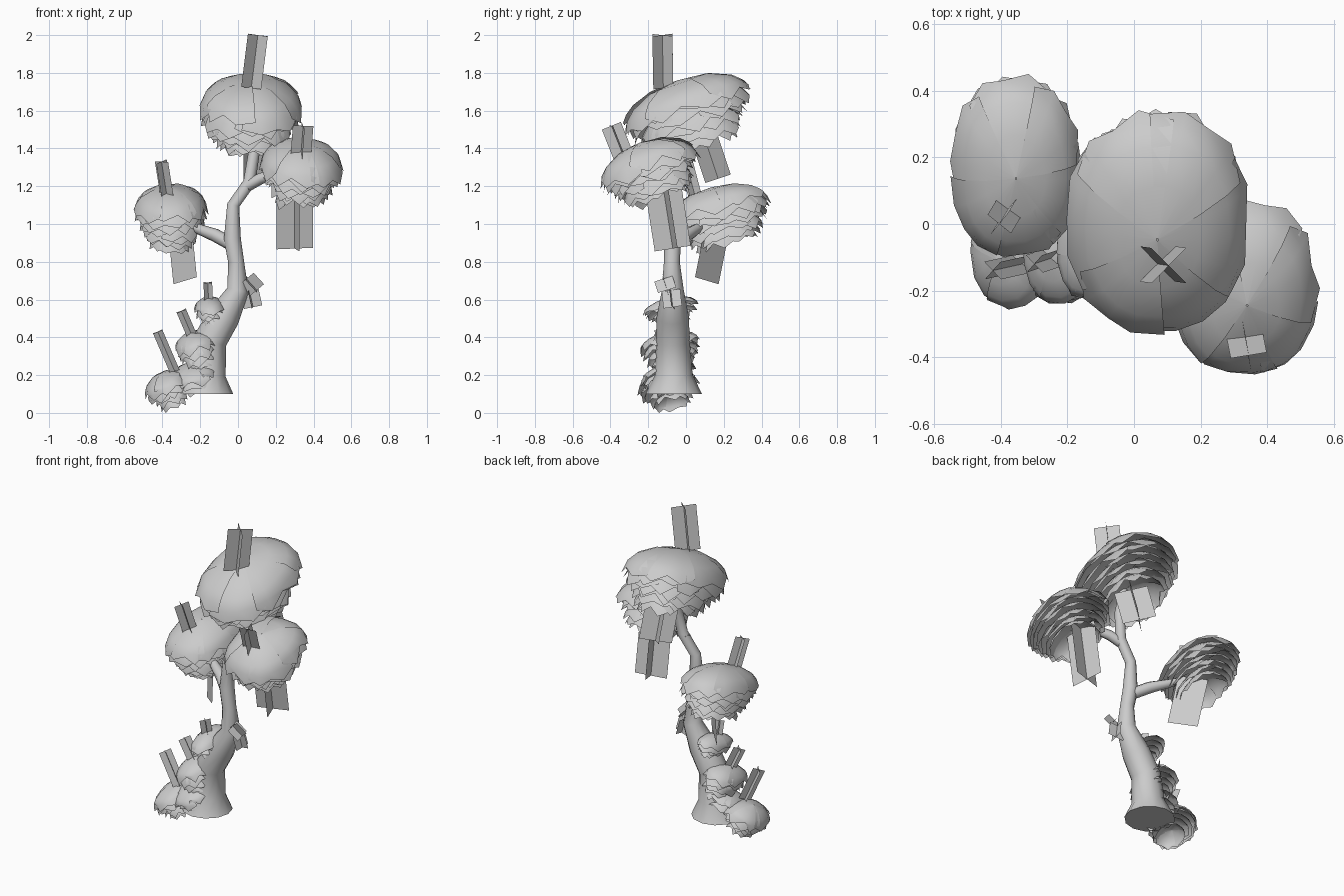
import bpy, bmesh, math, random
from mathutils import Vector, Matrix

random.seed(11)
if "Cube" in bpy.data.objects:
    bpy.data.objects.remove(bpy.data.objects["Cube"], do_unlink=True)

GREY = (0.6, 0.6, 0.6, 1)
grey = bpy.data.materials.new("plain_grey")
grey.use_nodes = True
grey.diffuse_color = GREY
grey.node_tree.nodes["Principled BSDF"].inputs["Base Color"].default_value = GREY


def finish(name, bm, smooth=True):
    mesh = bpy.data.meshes.new(name)
    bm.to_mesh(mesh)
    bm.free()
    mesh.materials.append(grey)
    for p in mesh.polygons:
        p.use_smooth = smooth
    obj = bpy.data.objects.new(name, mesh)
    bpy.context.collection.objects.link(obj)
    return obj


def frame(axis, side):
    """Basis with z along axis and y along the part of side square to it."""
    z = Vector(axis).normalized()
    y = Vector(side)
    y = (y - z * y.dot(z)).normalized()
    return Matrix((y.cross(z), y, z)).transposed()


def tube(name, points, sides=12):
    """Tapering limb through (x, y, z, radius) points."""
    bm = bmesh.new()
    rings = []
    for i, p in enumerate(points):
        before, after = points[max(i - 1, 0)], points[min(i + 1, len(points) - 1)]
        axis = Vector(after[:3]) - Vector(before[:3])
        if i == 0 and p[2] < 0.2:
            axis = Vector((0, 0, 1))
        m = frame(axis, (0, 1, 0.01))
        rings.append([bm.verts.new(Vector(p[:3]) + m @ Vector((
            p[3] * math.cos(a), p[3] * math.sin(a), 0)))
            for a in (2 * math.pi * s / sides for s in range(sides))])
    for low, high in zip(rings, rings[1:]):
        for s in range(sides):
            n = (s + 1) % sides
            bm.faces.new((low[s], low[n], high[n], high[s]))
    bm.faces.new(rings[-1])
    bm.faces.new(rings[0][::-1])
    obj = finish(name, bm)
    for p in obj.data.polygons:
        p.use_smooth = len(p.vertices) == 4
    return obj


def boxy(v, power):
    return math.copysign(abs(v) ** power, v)


def foliage(name, centre, axis, wide, long, dome, drop, layers, panels=6, cut=0.3):
    """Stack of domes of overlapping ragged leaf panels, shrinking downwards."""
    bm = bmesh.new()
    m = frame(axis, (0, 1, 0.1))
    cols = 5
    for k in range(layers):
        t = k / (layers - 1)
        size = 1 - 0.4 * t ** 1.3
        depth = dome * (1 - 0.3 * t)
        turn = random.uniform(0, math.pi)
        for leaf in range(panels):
            reach = random.uniform(0.92, 1.04)
            lift = random.uniform(-0.12, 0.06) * dome
            spread = 2 * math.pi / panels * 1.2
            start = turn + 2 * math.pi * leaf / panels
            rows = []
            for level in (0.004, 0.3, 0.6, 0.8, 1.0):
                row = []
                for c in range(cols):
                    r = level * reach
                    # uneven points along the leaf's outer edge
                    if level == 1:
                        r += random.uniform(0, 0.14) if c % 2 else -random.uniform(0.1, 0.6) * cut
                    a = r * math.radians(80)
                    b = start + spread * c / (cols - 1)
                    s = size * math.sin(a) ** 0.88
                    p = Vector((wide * s * boxy(math.cos(b), 0.88),
                                long * s * boxy(math.sin(b), 0.88),
                                depth * math.cos(a) - drop * t + lift * level))
                    row.append(bm.verts.new(Vector(centre) + m @ p))
                rows.append(row)
            for up, down in zip(rows, rows[1:]):
                for c in range(cols - 1):
                    bm.faces.new((up[c], down[c], down[c + 1], up[c + 1]))
    return finish(name, bm)


def leaf_cards(name, low, high, width, angle=45, count=2):
    """Flat leaves crossing along one line."""
    bm = bmesh.new()
    low, high = Vector(low), Vector(high)
    m = frame(high - low, (0, 1, 0.01))
    for i in range(count):
        a = math.radians(angle + 90 * i)
        out = m @ Vector((math.cos(a), math.sin(a), 0)) * width / 2
        bm.faces.new([bm.verts.new(v) for v in (low - out, low + out, high + out, high - out)])
    return finish(name, bm, False)


# Trunk and its branches
tube("trunk", [(-0.175, -0.065, 0.1, 0.15), (-0.165, -0.065, 0.2, 0.1),
               (-0.15, -0.07, 0.38, 0.09), (-0.075, -0.07, 0.51, 0.085),
               (0, -0.07, 0.65, 0.058), (-0.01, -0.075, 0.8, 0.042),
               (-0.03, -0.07, 0.92, 0.045), (-0.025, -0.06, 1.1, 0.033),
               (0.06, -0.05, 1.22, 0.033), (0.085, -0.03, 1.38, 0.03),
               (0.075, 0, 1.56, 0.022)])
tube("left_branch", [(0.03, -0.05, 1.19, 0.03), (0.12, -0.08, 1.24, 0.03),
                     (0.3, -0.16, 1.3, 0.018)], 8)
tube("right_branch", [(-0.03, -0.07, 0.89, 0.035), (-0.12, 0, 0.94, 0.035),
                      (-0.2, 0.05, 0.97, 0.028), (-0.33, 0.13, 1.02, 0.015)], 8)

# Crown foliage: centre, axis, half width, half length, dome height, stack depth
foliage("top_crown", (0.07, 0.015, 1.575), (0, -0.32, 0.95), 0.28, 0.36, 0.195, 0.18, 7)
foliage("left_crown", (0.335, -0.19, 1.275), (0.03, -0.33, 0.94), 0.225, 0.28, 0.165, 0.16, 7)
foliage("right_crown", (-0.355, 0.175, 1.05), (0, -0.25, 0.95), 0.2, 0.285, 0.15, 0.17, 7)

# Bushes climbing the trunk
foliage("low_bush", (-0.37, -0.09, 0.12), (-0.4, -0.2, 0.9), 0.13, 0.17, 0.1, 0.09, 5, 4, 0.55)
foliage("low_bush_skirt", (-0.23, -0.09, 0.18), (-0.2, -0.3, 0.9), 0.13, 0.16, 0.08, 0.07, 3, 4, 0.55)
foliage("middle_bush", (-0.22, -0.08, 0.33), (-0.3, -0.2, 0.9), 0.115, 0.17, 0.1, 0.12, 5, 4, 0.55)
foliage("high_bush", (-0.15, -0.08, 0.54), (-0.2, -0.2, 0.9), 0.085, 0.155, 0.07, 0.07, 4, 4, 0.55)

# Small leaves on the bare side of the trunk
leaf_cards("trunk_upper_leaf", (0.1, -0.1, 0.65), (0.045, -0.12, 0.71), 0.1, 80)
leaf_cards("trunk_lower_leaf", (0.08, -0.07, 0.56), (0.06, -0.08, 0.65), 0.1, 80)

# Upright leaves above the crowns and bushes
leaf_cards("top_crown_leaves", (0.07, -0.12, 1.72), (0.105, -0.125, 2.0), 0.15)
leaf_cards("left_crown_leaves", (0.33, -0.32, 1.33), (0.345, -0.395, 1.52), 0.11, 10)
leaf_cards("right_crown_leaves", (-0.375, 0.05, 1.14), (-0.405, 0, 1.33), 0.09, 50)
leaf_cards("low_bush_leaves", (-0.335, -0.12, 0.22), (-0.425, -0.14, 0.43), 0.075)
leaf_cards("middle_bush_leaves", (-0.24, -0.1, 0.4), (-0.3, -0.12, 0.54), 0.075)
leaf_cards("high_bush_leaves", (-0.155, -0.09, 0.58), (-0.16, -0.11, 0.69), 0.065)

# Large leaves hanging below the crowns
leaf_cards("top_crown_hanging_leaves", (0.1, 0.17, 1.24), (0.1, 0.09, 1.48), 0.2, 45)
leaf_cards("left_crown_hanging_leaves", (0.3, -0.07, 0.87), (0.3, -0.13, 1.25), 0.2, 15)
leaf_cards("right_crown_hanging_leaf", (-0.28, 0.11, 0.7), (-0.31, 0.17, 1.0), 0.18, -45, 1)
